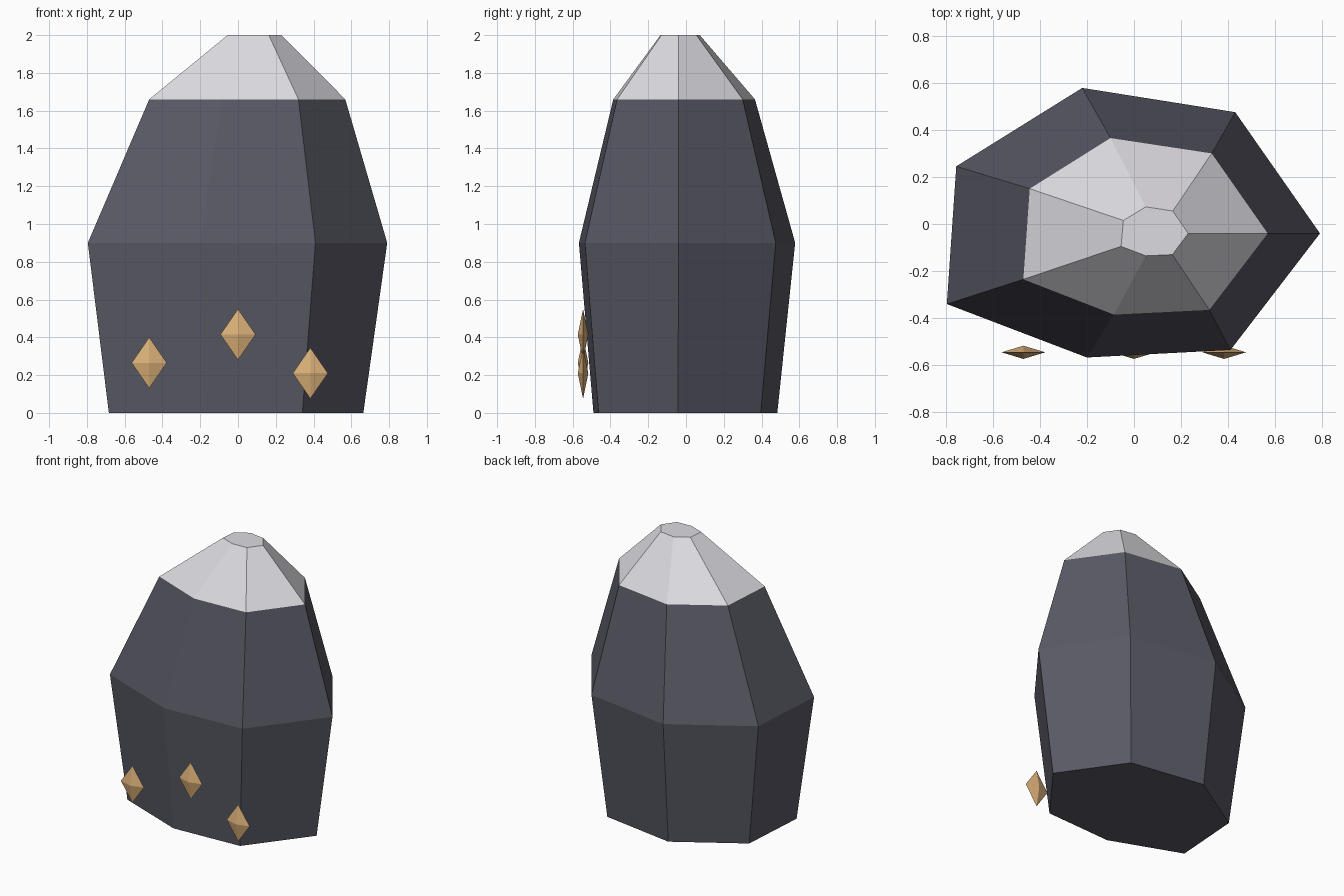
import bpy
from mathutils import Vector

if "Cube" in bpy.data.objects:
    bpy.data.objects.remove(bpy.data.objects["Cube"])


def material(name, rgb):
    m = bpy.data.materials.new(name)
    m.diffuse_color = (*rgb, 1)
    m.use_nodes = True
    m.node_tree.nodes["Principled BSDF"].inputs["Base Color"].default_value = m.diffuse_color
    return m


ROCK = material("dark slate rock", (0.10, 0.10, 0.13))
SNOW = material("pale snow", (0.72, 0.71, 0.75))
AMBER = material("amber crystal", (0.72, 0.44, 0.19))


def add_mesh(name, verts, faces, mats):
    me = bpy.data.meshes.new(name)
    me.from_pydata(verts, [], faces)
    for m in mats:
        me.materials.append(m)
    me.update()
    ob = bpy.data.objects.new(name, me)
    bpy.context.collection.objects.link(ob)
    return ob


# Irregular seven-sided outline at the widest level, counter-clockwise
OUTLINE = [(0.79, -0.04), (0.43, 0.475), (-0.22, 0.578), (-0.755, 0.245),
           (-0.795, -0.34), (-0.20, -0.567), (0.41, -0.535)]
SHOULDER = [(0.568, -0.04), (0.33, 0.30), (-0.10, 0.365), (-0.443, 0.15),
            (-0.47, -0.235), (-0.085, -0.385), (0.32, -0.365)]
SUMMIT = [(0.23, -0.04), (0.165, 0.055), (0.05, 0.073), (-0.045, 0.015),
          (-0.055, -0.095), (0.05, -0.135), (0.163, -0.13)]
BASE = [(x * 0.85 - 0.008, y * 0.85 - 0.008) for x, y in OUTLINE]

# Mountain body: stacked rings, snow above the shoulder
rings = [(BASE, 0), (OUTLINE, 0.9), (SHOULDER, 1.66), (SUMMIT, 2.0)]
n = len(OUTLINE)
verts = [(x, y, z) for ring, z in rings for x, y in ring]
faces = [tuple(reversed(range(n)))]
for r in range(3):
    for i in range(n):
        j = (i + 1) % n
        faces.append((r * n + i, r * n + j, (r + 1) * n + j, (r + 1) * n + i))
faces.append(tuple(range(3 * n, 4 * n)))
peak = add_mesh("mountain_peak", verts, faces, [ROCK, SNOW])
for p in peak.data.polygons:
    p.material_index = int(p.center.z > 1.66)


# Crystals: flattened eight-sided diamonds along the front
def crystal(name, x, z):
    c = Vector((x, -0.545, z))
    a, b, h = 0.093, 0.028, 0.135
    pts = [(a, 0, 0), (0, b, 0), (-a, 0, 0), (0, -b, 0), (0, 0, h), (0, 0, -h)]
    tris = []
    for i in range(4):
        j = (i + 1) % 4
        tris += [(i, j, 4), (j, i, 5)]
    add_mesh(name, [c + Vector(p) for p in pts], tris, [AMBER])


crystal("left_crystal", -0.47, 0.265)
crystal("middle_crystal", 0.0, 0.415)
crystal("right_crystal", 0.383, 0.21)
